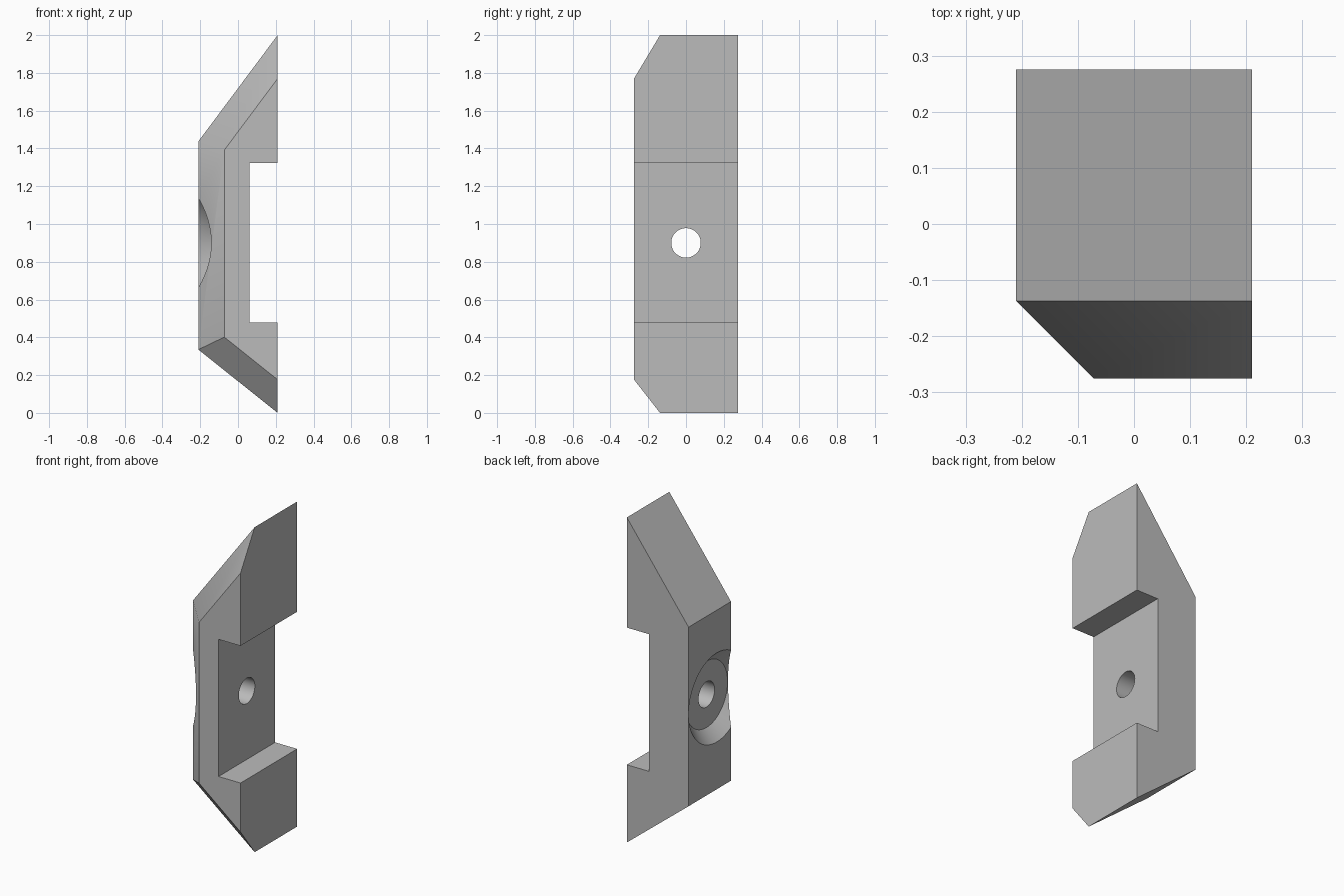
import bpy, bmesh
from math import radians, pi
from mathutils import Matrix, Vector

if "Cube" in bpy.data.objects:
    bpy.data.objects.remove(bpy.data.objects["Cube"], do_unlink=True)

grey = bpy.data.materials.new("plain grey")
grey.use_nodes = True
color = (0.5, 0.5, 0.5, 1)
grey.diffuse_color = color
grey.node_tree.nodes["Principled BSDF"].inputs["Base Color"].default_value = color

HALF_X, HALF_Y, CHAMFER = 0.21, 0.275, 0.1375
HOLE_Z = 0.9


def add_object(name, bm):
    bmesh.ops.recalc_face_normals(bm, faces=bm.faces)
    mesh = bpy.data.meshes.new(name)
    bm.to_mesh(mesh)
    bm.free()
    mesh.materials.append(grey)
    obj = bpy.data.objects.new(name, mesh)
    bpy.context.collection.objects.link(obj)
    return obj


# Side profile of the bracket with its square slot
low_corner, high_corner = (-HALF_X, 0.335), (-HALF_X, 1.437)
bottom_tip, top_tip = (HALF_X, 0), (HALF_X, 2)
profile = [low_corner, bottom_tip, (HALF_X, 0.478), (0.06, 0.478),
           (0.06, 1.322), (HALF_X, 1.322), top_tip, high_corner]
bm = bmesh.new()
face = bm.faces.new([bm.verts.new((x, -HALF_Y, z)) for x, z in profile])
extruded = bmesh.ops.extrude_face_region(bm, geom=[face], use_keep_orig=True)
moved = [v for v in extruded["geom"] if isinstance(v, bmesh.types.BMVert)]
bmesh.ops.translate(bm, verts=moved, vec=(0, 2 * HALF_Y, 0))
bmesh.ops.recalc_face_normals(bm, faces=bm.faces)

# Chamfer the three outer front edges
for a, b in ((bottom_tip, low_corner), (low_corner, high_corner), (high_corner, top_tip)):
    outward = Vector((a[1] - b[1], 0, b[0] - a[0])).normalized()
    cut = bmesh.ops.bisect_plane(
        bm, geom=bm.verts[:] + bm.edges[:] + bm.faces[:], dist=1e-5,
        plane_co=(a[0], CHAMFER - HALF_Y, a[1]),
        plane_no=outward + Vector((0, -1, 0)), clear_outer=True)
    rim = [e for e in cut["geom_cut"] if isinstance(e, bmesh.types.BMEdge)]
    bmesh.ops.edgeloop_fill(bm, edges=rim)
bracket = add_object("bracket_body", bm)


# Conical recess and the through hole
def bore(name, x1, r1, x2, r2):
    bm = bmesh.new()
    place = Matrix.Translation(((x1 + x2) / 2, 0, HOLE_Z)) @ Matrix.Rotation(pi / 2, 4, "Y")
    bmesh.ops.create_cone(bm, cap_ends=True, segments=96, radius1=r1, radius2=r2,
                          depth=x2 - x1, matrix=place)
    cutter = add_object(name, bm)
    cutter.hide_render = True
    mod = bracket.modifiers.new(name, "BOOLEAN")
    mod.operation, mod.solver, mod.object = "DIFFERENCE", "EXACT", cutter
    bpy.ops.object.modifier_apply(modifier=name)
    bpy.data.objects.remove(cutter, do_unlink=True)


bpy.ops.object.select_all(action="DESELECT")
bpy.context.view_layer.objects.active = bracket
bracket.select_set(True)
bore("recess_cutter", -0.26, 0.324, -0.14, 0.204)
bore("hole_cutter", -0.3, 0.078, 0.3, 0.078)
bpy.ops.object.shade_smooth_by_angle(angle=radians(30))
